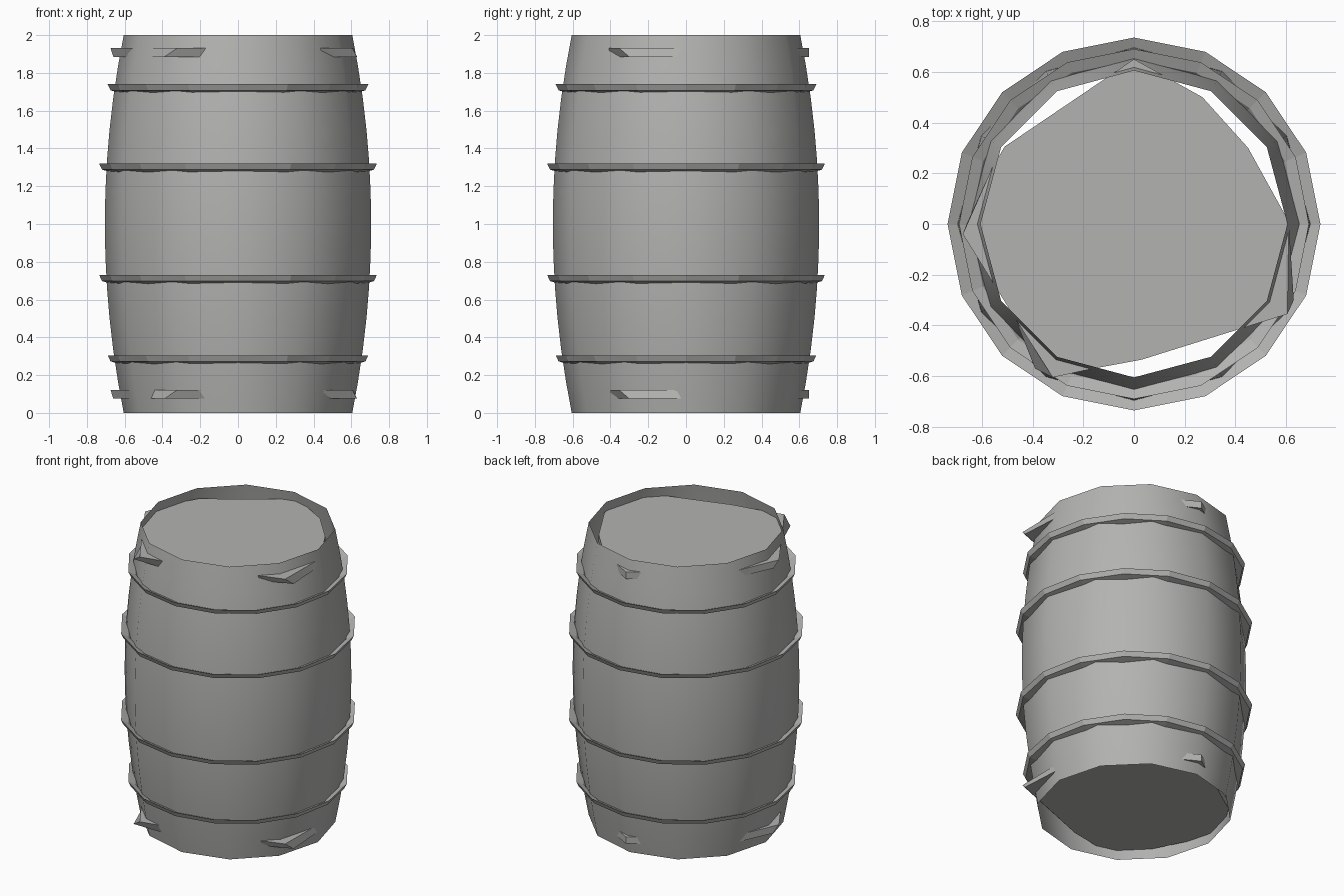
import bpy, math

if "Cube" in bpy.data.objects:
    bpy.data.objects.remove(bpy.data.objects["Cube"])

grey = bpy.data.materials.new("weathered_grey")
grey.diffuse_color = (0.45, 0.45, 0.44, 1)
grey.use_nodes = True
grey.node_tree.nodes["Principled BSDF"].inputs["Base Color"].default_value = grey.diffuse_color


def make(name, verts, faces, smooth=False):
    me = bpy.data.meshes.new(name)
    me.from_pydata(verts, [], faces)
    me.materials.append(grey)
    for p in me.polygons:
        p.use_smooth = smooth
    me.update()
    ob = bpy.data.objects.new(name, me)
    bpy.context.collection.objects.link(ob)
    return ob


def lathe(name, profile, sides, closed, smooth=False):
    """Revolve an (r, z) profile about the z axis."""
    n = len(profile)
    verts = [(r * math.cos(2 * math.pi * i / sides), r * math.sin(2 * math.pi * i / sides), z)
             for i in range(sides) for r, z in profile]
    faces = []
    for i in range(sides):
        a, b = i * n, ((i + 1) % sides) * n
        for j in range(n if closed else n - 1):
            k = (j + 1) % n
            faces.append((a + j, b + j, b + k, a + k))
    return make(name, verts, faces, smooth)


# bulging 12-sided open shell
rows = 12
shell = [(0.605 + 0.1 * (1 - (2 * i / rows - 1) ** 2), 2 * i / rows) for i in range(rows + 1)]
lathe("barrel_body", shell, 12, False, True)

# four flared 16-sided hoops
for i, (r, z) in enumerate([(0.69, 0.305), (0.735, 0.73), (0.735, 1.32), (0.69, 1.74)]):
    section = [(r - 0.045, z - 0.02), (r - 0.065, z - 0.047), (r - 0.015, z - 0.032), (r, z)]
    lathe("hoop_%d" % (i + 1), section, 16, True)

# rough lids whose corners poke out through the shell
top = [(0.0, 0.65), (-0.51, 0.305), (-0.56, 0.22), (-0.675, -0.04), (-0.47, -0.37),
       (-0.32, -0.605), (-0.17, -0.572), (0.03, -0.535), (0.605, -0.355),
       (0.61, 0.01), (0.45, 0.3), (0.27, 0.5)]
bottom = list(top)
bottom[3] = (-0.66, 0.0)
bottom[5] = (-0.39, -0.57)
bottom[8] = (0.63, -0.30)
n = len(top)
for name, z in (("bottom_lid", 0.075), ("top_lid", 1.885)):
    verts = [(x, y, z) for x, y in bottom] + [(x, y, z + 0.047) for x, y in top]
    faces = [tuple(reversed(range(n))), tuple(range(n, 2 * n))]
    faces += [(i, (i + 1) % n, n + (i + 1) % n, n + i) for i in range(n)]
    make(name, verts, faces)
